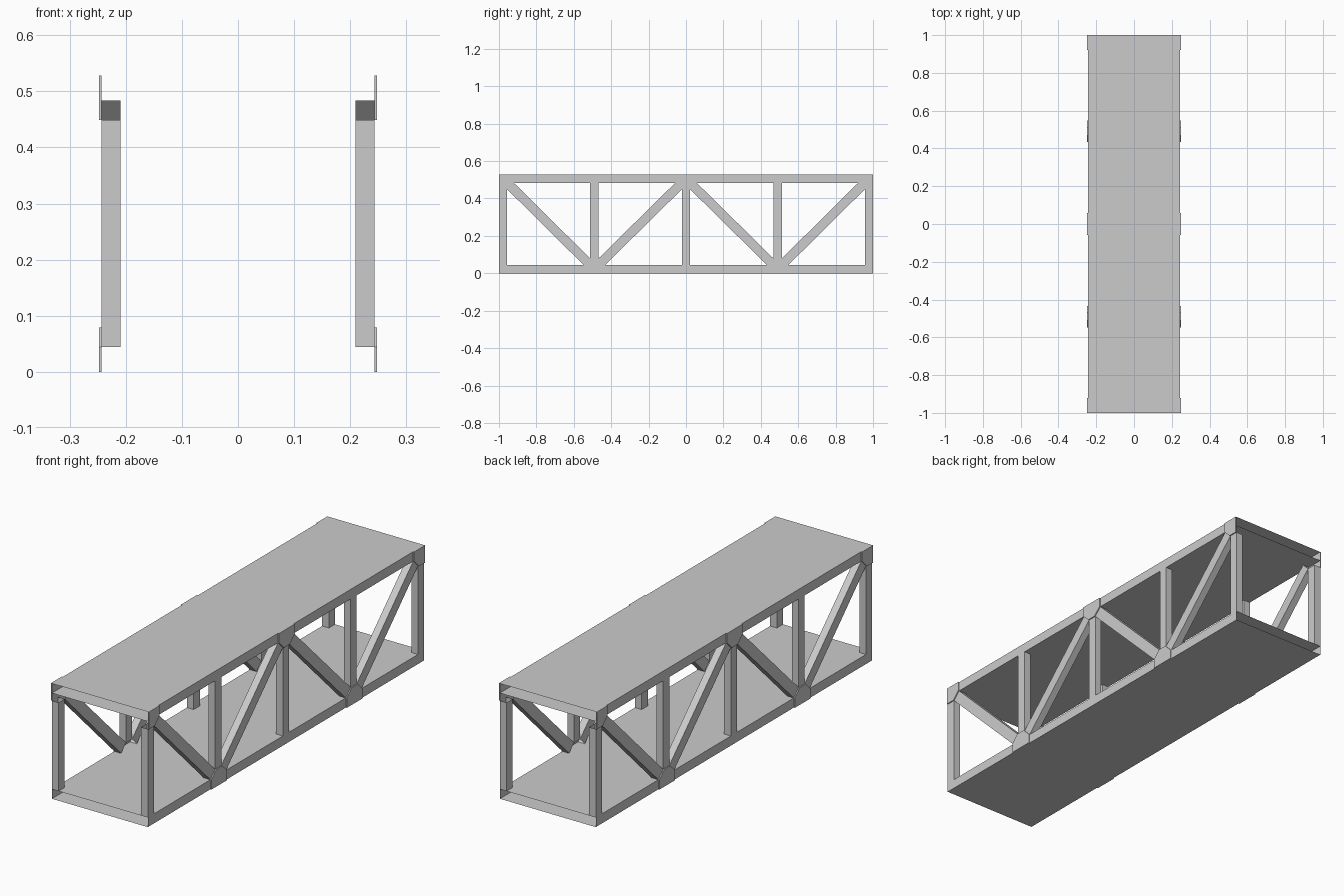
import bpy, bmesh

if "Cube" in bpy.data.objects:
    bpy.data.objects.remove(bpy.data.objects["Cube"])

W = 0.243             # half width of the bridge
X_IN = 0.209          # inner face of posts and braces
X_OUT = 0.248         # outer face of gusset plates
TOP, CHORD = 0.528, 0.044
UP = TOP - CHORD      # underside of the top deck
TG, BG = TOP - 0.079, 0.079   # inner limits of the gussets
MID = 0.49            # y of the quarter-span joints


def prism(name, pts, x0, x1, open_edges=(), mirror_x=True, mirror_y=True):
    """Extrude a y-z outline along x, leaving the listed outline edges open."""
    bm = bmesh.new()
    a = [bm.verts.new((x0, y, z)) for y, z in pts]
    b = [bm.verts.new((x1, y, z)) for y, z in pts]
    bm.faces.new(a)
    bm.faces.new(b[::-1])
    n = len(pts)
    for i in range(n):
        if i not in open_edges:
            j = (i + 1) % n
            bm.faces.new((a[j], a[i], b[i], b[j]))
    # make the faces point outwards
    centre = sum((v.co for v in bm.verts), bm.verts[:][0].co * 0) / len(bm.verts)
    bm.normal_update()
    for f in bm.faces:
        if f.normal.dot(f.calc_center_median() - centre) < 0:
            f.normal_flip()
    mesh = bpy.data.meshes.new(name)
    bm.to_mesh(mesh)
    bm.free()
    ob = bpy.data.objects.new(name, mesh)
    bpy.context.collection.objects.link(ob)
    if mirror_x or mirror_y:
        m = ob.modifiers.new("mirror", 'MIRROR')
        m.use_axis = (mirror_x, mirror_y, False)
        m.use_mirror_merge = False
    return ob


def rect(y0, y1, z0, z1):
    return [(y0, z0), (y1, z0), (y1, z1), (y0, z1)]


# Decks: hollow, open at both ends
for name, z0 in (("bottom_deck", 0), ("top_deck", UP)):
    prism(name, rect(-1, 1, z0, z0 + CHORD), -W, W, (1, 3), False, False)

# Upright posts, hollow with open tops and bottoms
prism("end_posts", rect(-1, -0.956, CHORD, TG), X_IN, W, (0, 2))
prism("quarter_posts", rect(-MID - 0.022, -MID + 0.022, BG, UP), X_IN, W, (0, 2))
prism("centre_posts", rect(-0.022, 0.022, CHORD, TG), X_IN, W, (0, 2), True, False)

# Diagonal braces, hollow with open ends
prism("outer_braces", [(-0.956, TG), (-MID - 0.057, CHORD),
                       (-MID - 0.022, BG), (-0.921, UP)], X_IN, W, (1, 3))
prism("inner_braces", [(-0.022, TG), (-MID + 0.057, CHORD),
                       (-MID + 0.022, BG), (-0.057, UP)], X_IN, W, (1, 3))


# Gusset plates over the joints
def gusset(c, edge, shoulder, tip):
    return [(c - 0.057, edge), (c + 0.057, edge), (c + 0.057, shoulder),
            (c + 0.022, tip), (c - 0.022, tip), (c - 0.057, shoulder)]


prism("bottom_gussets", gusset(-MID, 0, CHORD, BG), W, X_OUT)
prism("centre_gussets", gusset(0, TOP, UP, TG), W, X_OUT, (), True, False)
prism("corner_gussets", [(-1, TOP), (-0.921, TOP), (-0.921, UP),
                         (-0.956, TG), (-1, TG)], W, X_OUT)
